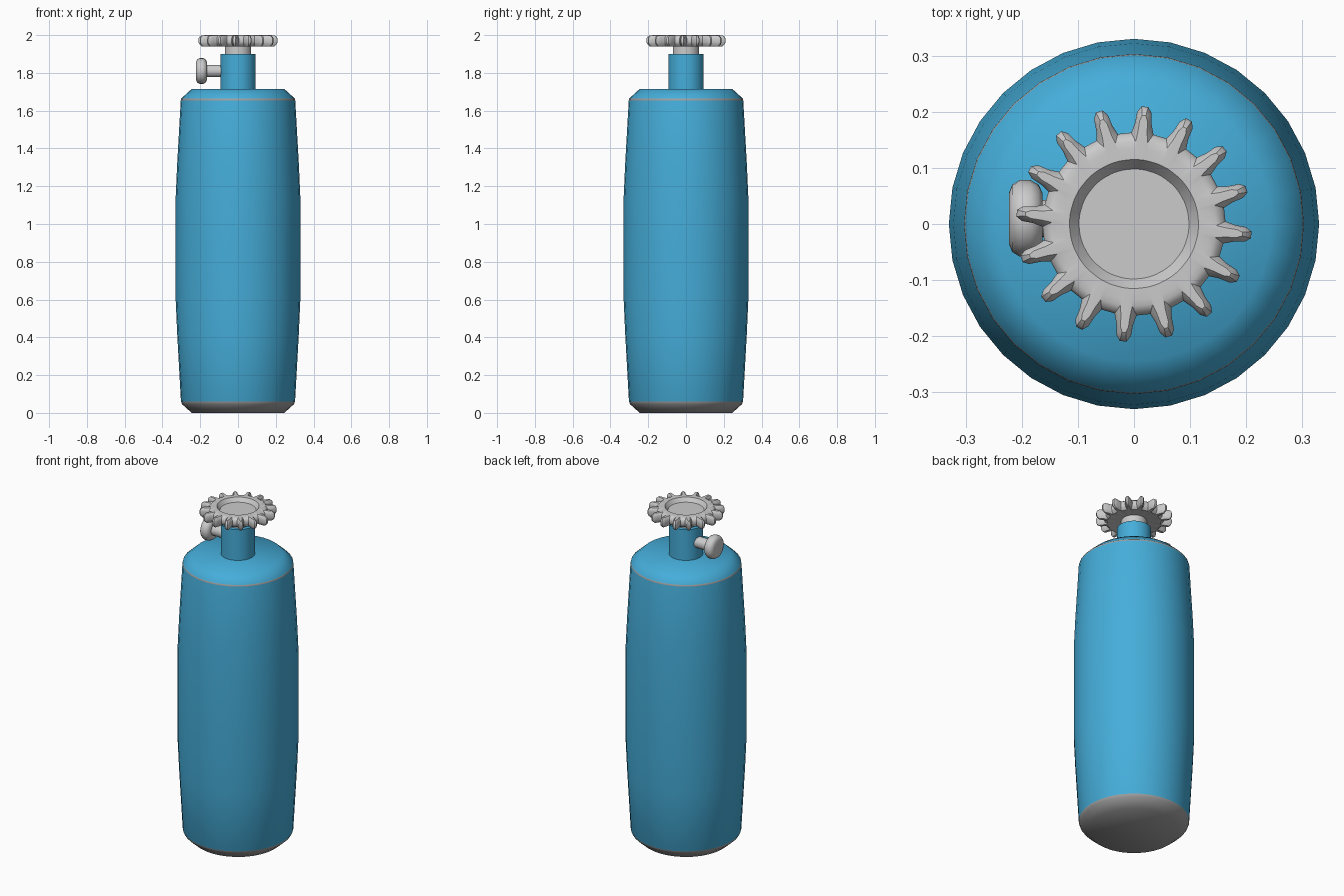
import bpy, bmesh, math
from mathutils import Matrix, Vector

if "Cube" in bpy.data.objects:
    bpy.data.objects.remove(bpy.data.objects["Cube"])

blue = bpy.data.materials.new("blue_paint")
blue.diffuse_color = (0.06, 0.42, 0.70, 1)
blue.use_nodes = True
blue.node_tree.nodes["Principled BSDF"].inputs["Base Color"].default_value = blue.diffuse_color
grey = bpy.data.materials.new("bare_metal")
grey.diffuse_color = (0.35, 0.35, 0.35, 1)
grey.use_nodes = True
grey.node_tree.nodes["Principled BSDF"].inputs["Base Color"].default_value = grey.diffuse_color


def finish(name, bm, mats=(), angle=35):
    bmesh.ops.recalc_face_normals(bm, faces=bm.faces)
    me = bpy.data.meshes.new(name)
    bm.to_mesh(me)
    bm.free()
    for m in mats:
        me.materials.append(m)
    ob = bpy.data.objects.new(name, me)
    bpy.context.collection.objects.link(ob)
    bpy.ops.object.select_all(action='DESELECT')
    ob.select_set(True)
    bpy.context.view_layer.objects.active = ob
    bpy.ops.object.shade_smooth_by_angle(angle=math.radians(angle))
    return ob


def skin(bm, rings, slots=None):
    """Bridge successive rings of points and cap both ends."""
    loops = [[bm.verts.new(p) for p in ring] for ring in rings]
    n = len(loops[0])
    for k, (a, b) in enumerate(zip(loops, loops[1:])):
        for i in range(n):
            j = (i + 1) % n
            f = bm.faces.new((a[i], a[j], b[j], b[i]))
            f.material_index = slots[k] if slots else 0
    bm.faces.new(loops[0][::-1]).material_index = slots[0] if slots else 0
    bm.faces.new(loops[-1]).material_index = slots[-1] if slots else 0


def lathe(name, profile, sides=32, mats=(), slots=None, matrix=None, angle=35):
    bm = bmesh.new()
    turn = [2 * math.pi * i / sides for i in range(sides)]
    skin(bm, [[Vector((r * math.cos(t), r * math.sin(t), z)) for t in turn]
              for r, z in profile], slots)
    if matrix:
        bm.transform(matrix)
    return finish(name, bm, mats, angle)


# Tank: grey base, bulging blue wall, thin grey seam, blue shoulder
lathe("tank_body",
      [(0.245, 0), (0.295, 0.045), (0.302, 0.06), (0.322, 0.42), (0.33, 0.6),
       (0.33, 1.14), (0.322, 1.32), (0.303, 1.655), (0.301, 1.664), (0.245, 1.715)],
      mats=(blue, grey), slots=[1, 1, 0, 0, 0, 0, 0, 1, 0], angle=60)

# Valve neck and spindle
lathe("valve_neck", [(0.093, 1.70), (0.093, 1.90)], mats=(blue,))
lathe("valve_spindle", [(0.07, 1.89), (0.07, 1.95)])

# Hand wheel: 16 teeth around a dished disc
TEETH = 16
# (across-tooth offset, radius) of each point in one tooth pitch
tooth = [(-0.020, 0.163), (-0.015, 0.180), (-0.013, 0.200), (-0.006, 0.210),
         (0.006, 0.210), (0.013, 0.200), (0.015, 0.180), (0.020, 0.163)]


def wheel_ring(z, inset=0.0, narrow=1.0, radius=None):
    pts = []
    for k in range(TEETH):
        base = math.radians(-5.3) + 2 * math.pi * k / TEETH
        for off, r in tooth:
            a = base + math.atan2(off * narrow, r)
            rr = radius if radius else r - inset
            pts.append(Vector((rr * math.cos(a), rr * math.sin(a), z)))
    return pts


bm = bmesh.new()
skin(bm, [wheel_ring(1.950, radius=0.07), wheel_ring(1.943, radius=0.13),
          wheel_ring(1.941, 0.016, 0.6), wheel_ring(1.952, 0.004, 0.9),
          wheel_ring(1.962), wheel_ring(1.980),
          wheel_ring(1.990, 0.004, 0.9), wheel_ring(1.999, 0.016, 0.6),
          wheel_ring(2.0, radius=0.135), wheel_ring(2.0, radius=0.115),
          wheel_ring(1.977, radius=0.098)])
finish("hand_wheel", bm)

# Side outlet knob pointing to -x
lathe("outlet_knob",
      [(0.033, 0.06), (0.033, 0.163), (0.045, 0.163), (0.060, 0.170), (0.068, 0.184),
       (0.068, 0.204), (0.060, 0.217), (0.045, 0.223)],
      sides=24, angle=45,
      matrix=Matrix.Translation((0, 0.01, 1.81)) @ Matrix.Rotation(-math.pi / 2, 4, 'Y'))
